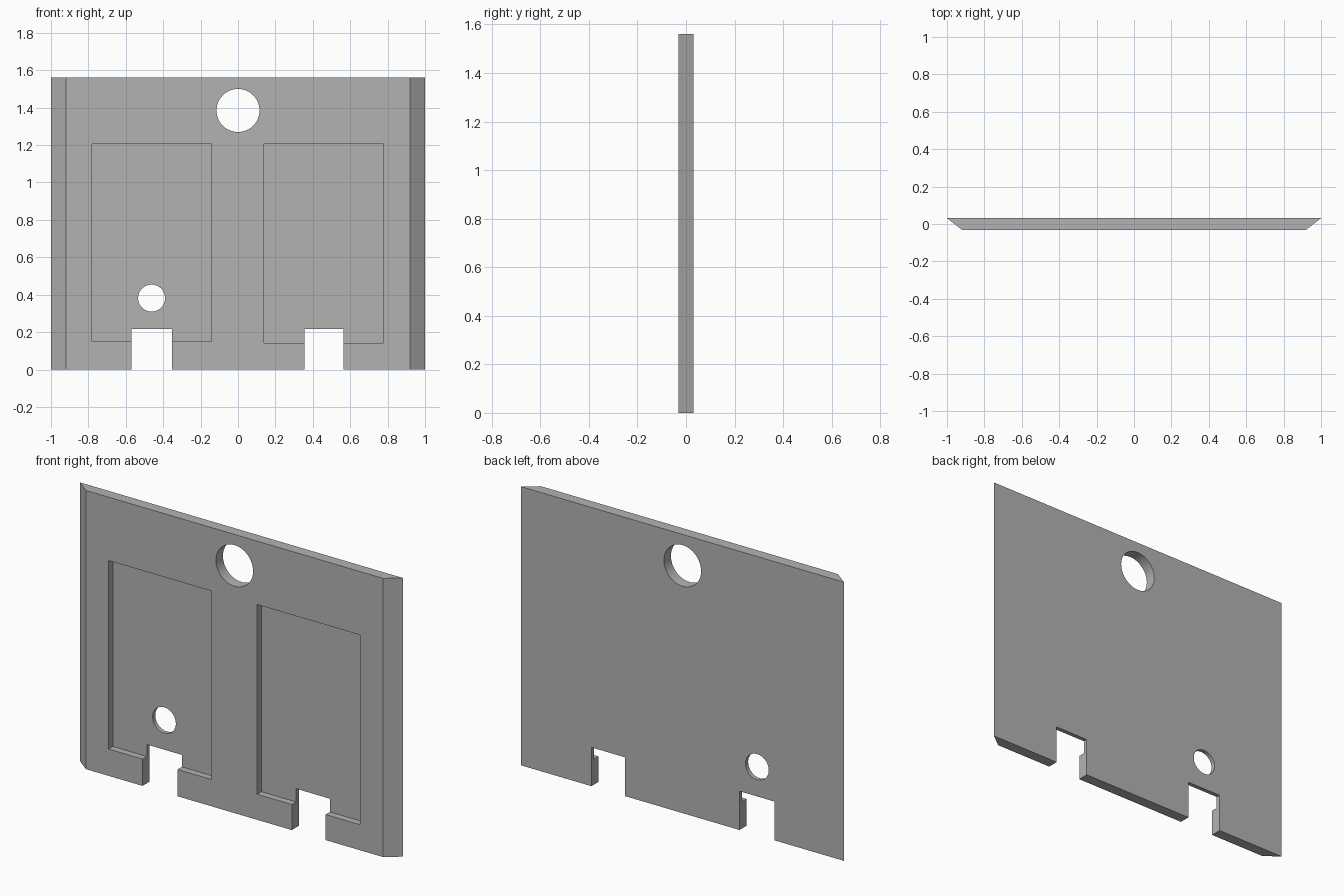
import bpy, bmesh, math

if "Cube" in bpy.data.objects:
    bpy.data.objects.remove(bpy.data.objects["Cube"])

HEIGHT, FRONT, BACK = 1.56, -0.031, 0.031
POCKET_FLOOR = 0.007

grey = bpy.data.materials.new("plain_grey")
grey.use_nodes = True
colour = (0.45, 0.45, 0.45, 1)
grey.diffuse_color = colour
grey.node_tree.nodes["Principled BSDF"].inputs["Base Color"].default_value = colour


def prism(name, outline, depth):
    """Closed solid extruded from a flat outline along a depth vector."""
    bm = bmesh.new()
    face = bm.faces.new([bm.verts.new(p) for p in outline])
    out = bmesh.ops.extrude_face_region(bm, geom=[face])
    verts = [v for v in out["geom"] if isinstance(v, bmesh.types.BMVert)]
    bmesh.ops.translate(bm, verts=verts, vec=depth)
    bmesh.ops.recalc_face_normals(bm, faces=bm.faces)
    mesh = bpy.data.meshes.new(name)
    bm.to_mesh(mesh)
    bm.free()
    mesh.materials.append(grey)
    obj = bpy.data.objects.new(name, mesh)
    bpy.context.collection.objects.link(obj)
    return obj


def box_cutter(name, x0, x1, z0, z1, y0, y1):
    return prism(name, [(x0, y0, z0), (x1, y0, z0), (x1, y0, z1), (x0, y0, z1)],
                 (0, y1 - y0, 0))


def hole_cutter(name, x, z, radius, sides=64):
    ring = [(x + radius * math.cos(math.tau * i / sides), -0.1,
             z + radius * math.sin(math.tau * i / sides)) for i in range(sides)]
    return prism(name, ring, (0, 0.2, 0))


# Panel with bevelled side edges
panel = prism("panel", [(-1, BACK, 0), (-0.92, FRONT, 0), (0.92, FRONT, 0), (1, BACK, 0)],
              (0, 0, HEIGHT))

# Recesses, bottom notches and round holes
cutters = [
    box_cutter("right_recess_cutter", -0.78, -0.143, 0.15, 1.205, -0.1, POCKET_FLOOR),
    box_cutter("left_recess_cutter", 0.14, 0.777, 0.143, 1.205, -0.1, POCKET_FLOOR),
    box_cutter("right_notch_cutter", -0.57, -0.353, -0.1, 0.217, -0.1, 0.1),
    box_cutter("left_notch_cutter", 0.355, 0.564, -0.1, 0.217, -0.1, 0.1),
    hole_cutter("top_hole_cutter", 0, 1.385, 0.115),
    hole_cutter("small_hole_cutter", -0.462, 0.382, 0.072),
]
bpy.context.view_layer.objects.active = panel
for cutter in cutters:
    mod = panel.modifiers.new(cutter.name, "BOOLEAN")
    mod.operation = "DIFFERENCE"
    mod.solver = "EXACT"
    mod.object = cutter
    bpy.ops.object.modifier_apply(modifier=mod.name)
    bpy.data.objects.remove(cutter)

# Rounded hole walls, crisp edges elsewhere
bpy.ops.object.select_all(action="DESELECT")
panel.select_set(True)
bpy.ops.object.shade_smooth_by_angle(angle=math.radians(30))
